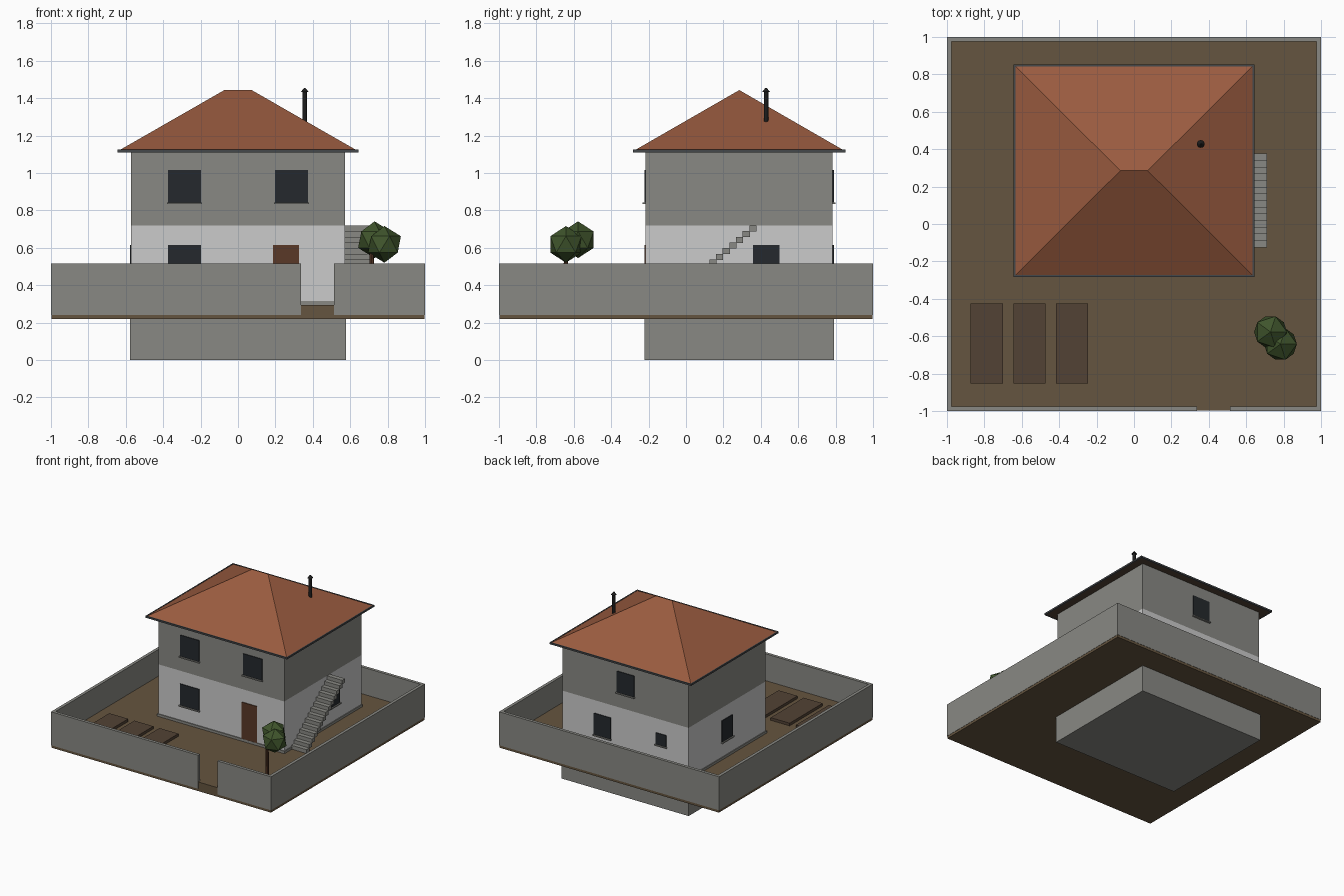
import bpy, bmesh
from mathutils import Matrix

if "Cube" in bpy.data.objects:
    bpy.data.objects.remove(bpy.data.objects["Cube"])


def mat(name, r, g, b):
    m = bpy.data.materials.new(name)
    m.diffuse_color = (r, g, b, 1)
    m.use_nodes = True
    m.node_tree.nodes["Principled BSDF"].inputs["Base Color"].default_value = m.diffuse_color
    return m


STONE = mat("stone", .25, .25, .23)
PLASTER = mat("light_plaster", .55, .55, .55)
TILE = mat("roof_tile", .32, .105, .05)
EARTH = mat("earth", .13, .09, .05)
SOIL = mat("soil", .085, .055, .035)
GLASS = mat("dark_glass", .018, .022, .026)
WOOD = mat("wood", .1, .04, .02)
METAL = mat("dark_metal", .012, .012, .012)
GUTTER = mat("gutter_grey", .06, .065, .07)
LEAF = mat("leaf", .05, .09, .025)


def finish(name, bm, material):
    bmesh.ops.recalc_face_normals(bm, faces=bm.faces)
    me = bpy.data.meshes.new(name)
    bm.to_mesh(me)
    bm.free()
    me.materials.append(material)
    ob = bpy.data.objects.new(name, me)
    bpy.context.collection.objects.link(ob)
    return ob


def add_box(bm, x, y, z):
    """Axis-aligned box from (min, max) pairs."""
    mid = [(a + b) / 2 for a, b in (x, y, z)]
    size = [b - a for a, b in (x, y, z)]
    bmesh.ops.create_cube(bm, size=1, matrix=Matrix.Translation(mid) @ Matrix.Diagonal((*size, 1)))


def boxes(name, material, *items):
    bm = bmesh.new()
    for it in items:
        add_box(bm, *it)
    return finish(name, bm, material)


def cone(name, material, x, y, z0, z1, r0, r1, n=12):
    bm = bmesh.new()
    bmesh.ops.create_cone(bm, cap_ends=True, segments=n, radius1=r0, radius2=r1, depth=z1 - z0,
                          matrix=Matrix.Translation((x, y, (z0 + z1) / 2)))
    return finish(name, bm, material)


# Yard slab
boxes("yard", EARTH, ((-.998, .998), (-.998, .998), (.22, .295)))

# Perimeter wall with a gate gap in the front
T, WZ = .975, (.24, .515)
boxes("yard_wall", STONE,
      ((-1, -T), (-1, 1), WZ), ((T, 1), (-1, 1), WZ), ((-T, T), (T, 1), WZ),
      ((-T, .338), (-1, -T), WZ), ((.513, T), (-1, -T), WZ))

# House body
HX, Y0, Y1 = .572, -.216, .784
boxes("basement", STONE, ((-.578, .578), (-.223, .791), (0, .315)))
boxes("ground_floor", PLASTER, ((-HX, HX), (Y0, Y1), (.315, .72)))
boxes("upper_floor", STONE, ((-HX, HX), (Y0, Y1), (.72, 1.115)))

# Hipped roof: a box whose top shrinks to a ridge
RX, RY0, RY1, YC = .633, -.273, .842, .285
bm = bmesh.new()
base = [bm.verts.new((x, y, 1.113)) for x, y in ((-RX, RY0), (RX, RY0), (RX, RY1), (-RX, RY1))]
rim = [bm.verts.new((v.co.x, v.co.y, 1.122)) for v in base]
left, right = (bm.verts.new((x, YC, 1.443)) for x in (-.073, .073))
bm.faces.new(base)
for i in range(4):
    j = (i + 1) % 4
    bm.faces.new((base[i], base[j], rim[j], rim[i]))
a, b, c, d = rim
for f in ((a, b, right, left), (b, c, right), (c, d, left, right), (d, a, left)):
    bm.faces.new(f)
finish("roof", bm, TILE)
boxes("roof_underside", SOIL, ((-RX, RX), (RY0, RY1), (1.111, 1.114)))

# Gutter around the eaves
GX, G0, G1, GZ = .643, -.284, .853, (1.11, 1.124)
boxes("gutter", GUTTER,
      ((-GX, -RX), (G0, G1), GZ), ((RX, GX), (G0, G1), GZ),
      ((-RX, RX), (G0, RY0), GZ), ((-RX, RX), (RY1, G1), GZ))

# Chimney pipe and cap
cone("chimney_pipe", METAL, .357, .428, 1.22, 1.435, .012, .012)
cone("chimney_cap", METAL, .357, .428, 1.433, 1.455, .021, .003)


# Windows with sills, placed on any of the four walls
def panel(side, c, w, z, out):
    span = (c - w / 2, c + w / 2)
    return {"front": (span, (Y0 - out, Y0 + .01), z),
            "back": (span, (Y1 - .01, Y1 + out), z),
            "left": ((-HX - out, -HX + .01), span, z),
            "right": ((HX - .01, HX + out), span, z)}[side]


UP, LOW = (.842, 1.016), (.44, .615)
windows = [("front", -.286, .174, UP), ("front", .286, .174, UP), ("front", -.286, .174, LOW),
           ("back", 0, .158, UP), ("back", .21, .152, LOW), ("back", -.325, .095, (.51, .605)),
           ("left", .285, .14, LOW), ("right", .428, .142, LOW)]
for i, (side, c, w, z) in enumerate(windows):
    boxes(f"window_{side}_{i}", GLASS, panel(side, c, w, z, .006))
    boxes(f"sill_{side}_{i}", STONE, panel(side, c, w + .012, (z[0] - .009, z[0]), .016))
boxes("front_door", WOOD, panel("front", .257, .138, (.315, .615), .006))

# Open outside stair along the right wall
N, tread, rise = 14, .0357, .0302
steps = [((.57, .71), (-.125 + i * tread, -.123 + (i + 1) * tread),
          (.294 + i * rise, .296 + (i + 1) * rise)) for i in range(N)]
boxes("outside_stair", STONE, *steps)

# Garden beds
for i in range(3):
    x = -.873 + i * .228
    boxes(f"garden_bed_{i}", SOIL, ((x, x + .172), (-.852, -.424), (.29, .317)))

# Tree: trunk and two low-poly crowns
cone("tree_trunk", WOOD, .715, -.642, .29, .62, .013, .011, 8)
for i, p in enumerate(((.73, -.577, .643), (.783, -.642, .618))):
    bm = bmesh.new()
    bmesh.ops.create_icosphere(bm, subdivisions=1, radius=.098, matrix=Matrix.Translation(p))
    finish(f"tree_crown_{i}", bm, LEAF)
